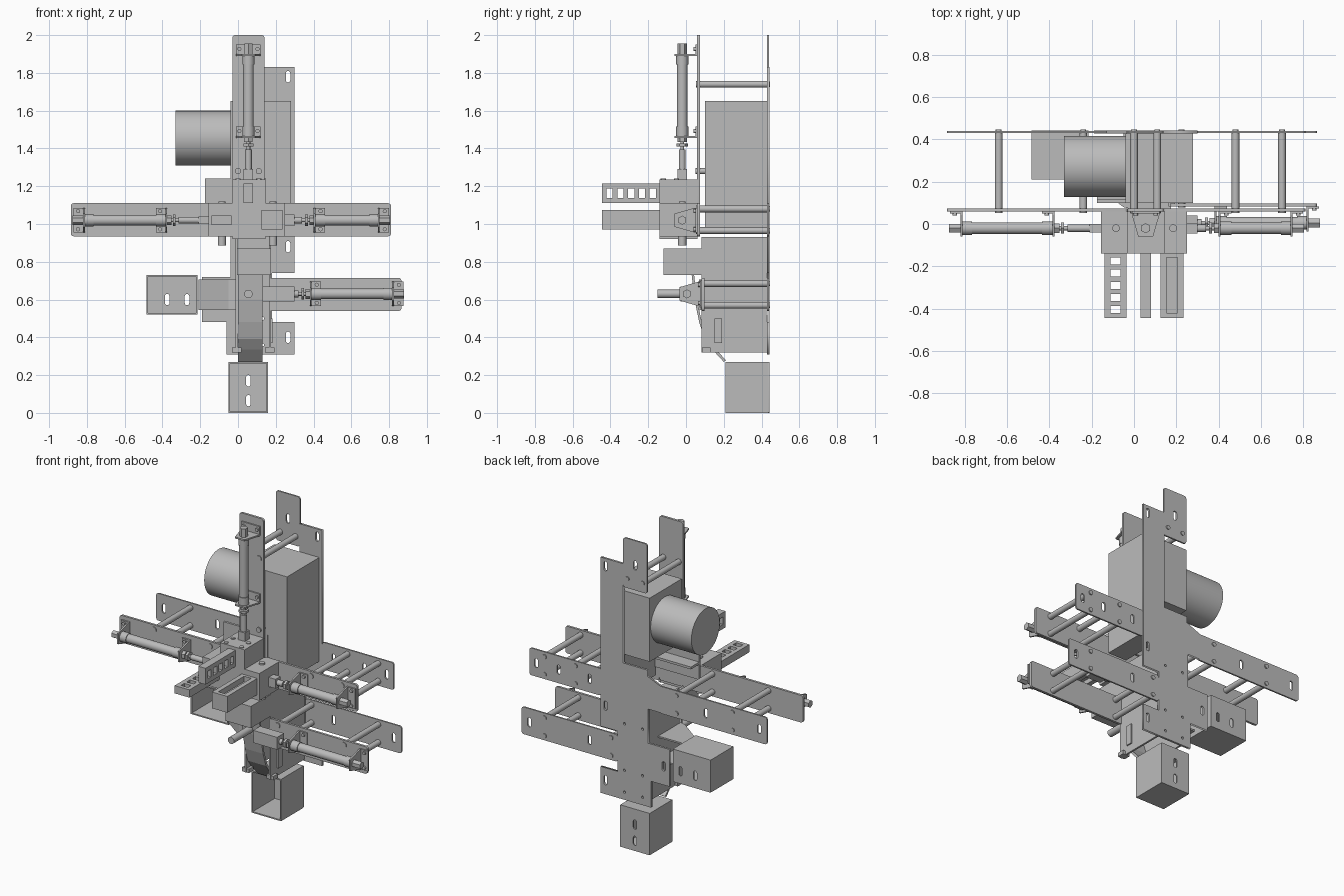
import bpy, bmesh, math
from mathutils import Vector

cube = bpy.data.objects.get("Cube")
if cube:
    bpy.data.objects.remove(cube)

grey = bpy.data.materials.new("machined grey")
grey.use_nodes = True
grey.diffuse_color = (0.5, 0.5, 0.5, 1)
grey.node_tree.nodes["Principled BSDF"].inputs["Base Color"].default_value = (0.5, 0.5, 0.5, 1)


def add(name, mesh):
    mesh.materials.clear()
    mesh.materials.append(grey)
    ob = bpy.data.objects.new(name, mesh)
    bpy.context.collection.objects.link(ob)
    return ob


def from_bmesh(name, bm):
    bmesh.ops.recalc_face_normals(bm, faces=bm.faces)
    mesh = bpy.data.meshes.new(name)
    bm.to_mesh(mesh)
    bm.free()
    return add(name, mesh)


def prism(name, points, vec):
    """Extrude a flat 3D polygon along a vector."""
    bm = bmesh.new()
    face = bm.faces.new([bm.verts.new(p) for p in points])
    out = bmesh.ops.extrude_face_region(bm, geom=[face], use_keep_orig=True)
    moved = [g for g in out["geom"] if isinstance(g, bmesh.types.BMVert)]
    bmesh.ops.translate(bm, verts=moved, vec=Vector(vec))
    return from_bmesh(name, bm)


def box(name, x, y, z):
    pts = [(x[0], y[0], z[0]), (x[1], y[0], z[0]), (x[1], y[1], z[0]), (x[0], y[1], z[0])]
    return prism(name, pts, (0, 0, z[1] - z[0]))


def cyl(name, a, b, r, seg=24):
    a, b = Vector(a), Vector(b)
    bm = bmesh.new()
    bmesh.ops.create_cone(bm, cap_ends=True, segments=seg, radius1=r, radius2=r, depth=(b - a).length)
    rot = (b - a).to_track_quat("Z", "Y").to_matrix().to_4x4()
    rot.translation = (a + b) / 2
    bm.transform(rot)
    ob = from_bmesh(name, bm)
    if seg > 8:
        for p in ob.data.polygons:
            p.use_smooth = len(p.vertices) == 4
        for e in ob.data.edges:
            va, vb = (ob.data.vertices[i].co for i in e.vertices)
            e.use_edge_sharp = abs((va - vb).dot((b - a).normalized())) < 1e-4
    return ob


def round_rect(x, z, r=0.015, n=4):
    pts = []
    for i, (cx, cz) in enumerate([(x[1] - r, z[1] - r), (x[0] + r, z[1] - r),
                                  (x[0] + r, z[0] + r), (x[1] - r, z[0] + r)]):
        for k in range(n + 1):
            t = math.pi / 2 * (i + k / n)
            pts.append((cx + r * math.cos(t), cz + r * math.sin(t)))
    return pts


def slot(x, z, w=0.024, h=0.06):
    return round_rect((x - w / 2, x + w / 2), (z - h / 2, z + h / 2), w / 2.01)


def hole(x, z, r=0.008):
    return round_rect((x - r, x + r), (z - r, z + r), r * 0.99)


def plate(name, outline, holes, y):
    """Flat plate facing the front, with cut-out holes, spanning y[0]..y[1]."""
    cu = bpy.data.curves.new(name, "CURVE")
    cu.dimensions, cu.fill_mode, cu.extrude = "2D", "BOTH", (y[1] - y[0]) / 2
    for loop in [outline] + holes:
        sp = cu.splines.new("POLY")
        sp.points.add(len(loop) - 1)
        for p, (u, v) in zip(sp.points, loop):
            p.co = (u, v, 0, 1)
        sp.use_cyclic_u = True
    tmp = bpy.data.objects.new(name + "_curve", cu)
    bpy.context.collection.objects.link(tmp)
    dg = bpy.context.evaluated_depsgraph_get()
    mesh = bpy.data.meshes.new_from_object(tmp.evaluated_get(dg))
    bpy.data.objects.remove(tmp)
    ob = add(name, mesh)
    ob.rotation_euler.x = math.pi / 2
    ob.location.y = sum(y) / 2
    return ob


BACK, FRONT, LOW = (0.428, 0.442), (0.058, 0.073), (0.082, 0.097)

# Back plate with its steps, notch and foot tab
outline = [(0.3, 1.83), (0.14, 1.83), (0.14, 1.19), (-0.035, 1.19), (-0.035, 1.15), (-0.13, 1.11),
           (-0.13, 0.94), (-0.04, 0.94), (-0.04, 0.72), (-0.19, 0.72), (-0.19, 0.48), (-0.06, 0.48),
           (-0.06, 0.31), (0.3, 0.31), (0.3, 0.48), (0.18, 0.48), (0.18, 0.74), (0.3, 0.74)]
plate("back_plate", outline, [slot(0.265, 1.78), slot(0.265, 0.88), slot(0.265, 0.4), slot(-0.15, 0.6)]
      + [hole(x, z) for x in (0.0, 0.13) for z in (0.36, 0.5, 0.8)], BACK)

# Back arms
for name, x, z, slots in [("back_arm_right", (-0.885, -0.12), (0.935, 1.11), (-0.83, -0.45)),
                          ("back_arm_left", (0.3, 0.81), (0.935, 1.11), (0.38, 0.6, 0.76)),
                          ("back_arm_lower", (0.18, 0.865), (0.54, 0.715), (0.38, 0.81)),
                          ("back_arm_top", (-0.03, 0.14), (1.68, 2.0), (0.055,))]:
    plate(name, round_rect(x, z), [slot(s, sum(z) / 2) for s in slots], (0.43, 0.44))

# Front arms
for name, x, z, y in [("front_arm_right", (-0.885, -0.03), (0.935, 1.11), FRONT),
                      ("front_arm_left", (0.14, 0.81), (0.935, 1.11), FRONT),
                      ("front_arm_lower", (0.17, 0.865), (0.54, 0.715), LOW),
                      ("front_arm_top", (-0.03, 0.14), (0.94, 2.0), FRONT)]:
    plate(name, round_rect(x, z), [], y)

# Spacer rods joining front and back plates, with screw heads
spots = [(x, z) for x in (-0.64, -0.24, 0.48, 0.70) for z in (0.965, 1.08)]
spots += [(x, z) for x in (0.225, 0.70) for z in (0.57, 0.685)]
spots += [(0.0, 1.74), (0.11, 1.74)]
for x, z in spots:
    y = LOW[0] if z < 0.8 else FRONT[0]
    cyl("spacer_rod", (x, y + 0.01, z), (x, 0.432, z), 0.018)
    cyl("rod_screw_front", (x, y - 0.005, z), (x, y + 0.005, z), 0.018)
    cyl("rod_screw_back", (x, 0.435, z), (x, 0.446, z), 0.014)
for x in (0.0, 0.11):
    cyl("short_spacer", (x, 0.05, 1.28), (x, 0.11, 1.28), 0.016)


def actuator(tip, d, y_plate, length=0.665):
    """Air cylinder with two angle feet; d points outward from the centre."""
    tip, d = Vector(tip), Vector(d)
    out = Vector((0, -1, 0))
    w = d.cross(out)
    at = lambda s: tip + d * s
    base = Vector((tip.x, y_plate, tip.z))
    body_end = length - 0.055
    for name, s0, s1, r, seg in [("piston_rod", 0, 0.18, 0.01, 16), ("rod_tip", 0, 0.105, 0.018, 16),
                                 ("lock_nut", 0.12, 0.135, 0.03, 6), ("collar_nut", 0.143, 0.165, 0.026, 6),
                                 ("cylinder_body", 0.165, body_end, 0.028, 32),
                                 ("front_cap", 0.17, 0.225, 0.032, 32),
                                 ("rear_cap", body_end - 0.055, body_end, 0.032, 32),
                                 ("end_nut", body_end, length, 0.024, 6)]:
        cyl(name, at(s0), at(s1), r, seg)
    reach = y_plate - tip.y + 0.04
    for s, f in ((0.165, 0.165), (body_end - 0.01, body_end - 0.01)):
        pts = [base + d * s + w * a + out * b for a, b in
               [(-0.065, 0), (0.065, 0), (0.065, 0.015), (0.035, reach), (-0.035, reach), (-0.065, 0.015)]]
        prism("foot_upright", pts, d * 0.01)
        pts = [base + d * (f + e) + w * a for a, e in [(-0.065, 0), (0.065, 0), (0.065, 0.06), (-0.065, 0.06)]]
        prism("foot_flange", pts, out * 0.009)
        for a in (-0.048, 0.048):
            p = base + d * (f + 0.037) + w * a
            cyl("foot_screw", p, p + out * 0.018, 0.011, 12)


actuator((0.055, -0.02, 1.29), (0, 0, 1), FRONT[0])
actuator((-0.21, -0.02, 1.02), (-1, 0, 0), FRONT[0])
actuator((0.235, -0.02, 1.02), (1, 0, 0), FRONT[0], 0.57)
actuator((0.215, 0.005, 0.63), (1, 0, 0), LOW[0])

# Central guide block
box("guide_core", (-0.03, 0.145), (-0.14, 0.06), (0.92, 1.235))
box("guide_wing_right", (-0.155, -0.03), (-0.14, 0.06), (0.935, 1.11))
box("guide_wing_left", (0.145, 0.25), (-0.14, 0.06), (0.935, 1.11))
for x in (0.0, 0.11):
    for y in (-0.12, -0.05):
        cyl("guide_top_screw", (x, y, 1.23), (x, y, 1.24), 0.014, 16)
for x in (-0.085, 0.185):
    cyl("guide_bolt", (x, -0.02, 0.885), (x, -0.02, 0.94), 0.022, 16)
    cyl("wing_screw", (x, -0.02, 1.10), (x, -0.02, 1.12), 0.018, 16)
box("slide_top", (0.03, 0.08), (-0.045, 0.005), (1.2, 1.29))
box("slide_right", (-0.21, -0.15), (-0.04, 0.0), (1.0, 1.04))
box("slide_left", (0.2, 0.3), (-0.045, 0.005), (0.99, 1.05))


# Feed rails: two long bars joined by rungs
def rail(name, x, z, axis, rungs):
    y = (-0.445, -0.135)
    spans = {"x": x, "z": z}
    lo, hi = spans[axis]
    t = (hi - lo) * 0.27
    for a, b in ((lo, lo + t), (hi - t, hi)):
        spans[axis] = (a, b)
        box(name + "_bar", spans["x"], y, spans["z"])
    spans[axis] = (lo + t, hi - t)
    for k in range(rungs):
        c = y[0] + 0.012 + (y[1] - y[0] - 0.024) * k / (rungs - 1)
        box(name + "_rung", spans["x"], (c - 0.012, c + 0.012), spans["z"])


rail("rail_right", (-0.14, -0.035), (0.995, 1.045), "x", 6)
rail("rail_top", (0.03, 0.08), (1.11, 1.215), "z", 6)
rail("rail_left", (0.125, 0.235), (0.97, 1.075), "x", 2)
box("rail_left_floor", (0.15, 0.21), (-0.44, -0.14), (1.0, 1.04))

# Feeder housing and its motor
box("feeder_housing", (-0.04, 0.28), (0.1, 0.428), (1.24, 1.65))
box("feeder_drop", (0.145, 0.28), (0.1, 0.428), (0.98, 1.24))
cyl("motor", (-0.33, 0.272, 1.455), (-0.04, 0.272, 1.455), 0.145, 64)
box("motor_bracket", (-0.175, 0.14), (0.1, 0.115), (1.04, 1.24))
box("bracket_channel", (-0.175, 0.14), (0.1, 0.2), (1.14, 1.155))

# Sorting chute: nose, side plates, curved sheet and tongue
box("chute_nose", (-0.005, 0.175), (-0.12, 0.1), (0.73, 0.87))
for x in (-0.012, 0.163):
    box("chute_side", (x, x + 0.012), (0.082, 0.43), (0.32, 0.93))
    box("chute_lip", (x - 0.02, x + 0.03), (0.085, 0.13), (0.32, 0.345))
box("chute_slot_strip", (0.175, 0.183), (0.15, 0.19), (0.37, 0.5))
sheet = [(0.03, 0.73), (0.045, 0.6), (0.07, 0.48), (0.1, 0.39), (0.14, 0.335), (0.2, 0.27)]
inner = [(y + 0.012, z + 0.008) for y, z in reversed(sheet)]
prism("chute_sheet", [(0.0, y, z) for y, z in sheet + inner], (0.13, 0, 0))

# Side tongue leading to the side bin
side = [(-0.01, 0.07), (-0.05, 0.08), (-0.21, 0.2), (-0.21, 0.215), (-0.05, 0.095), (-0.01, 0.085)]
prism("side_tongue", [(x, y, 0.545) for x, y in side], (0, 0, 0.16))
for z in (0.545, 0.695):
    flange = [(-0.01, 0.085), (-0.05, 0.095), (-0.21, 0.215), (-0.21, 0.3), (-0.01, 0.3)]
    prism("tongue_flange", [(x, y, z) for x, y in flange], (0, 0, 0.01))

# Pusher block and screw in front of the chute
box("pusher_block", (0.13, 0.3), (-0.03, 0.04), (0.59, 0.67))
cyl("pusher_screw", (0.055, -0.15, 0.63), (0.055, 0.05, 0.63), 0.022)


# Open-fronted collecting bins
def bin_box(name, x, z, slots):
    y, t = (0.21, 0.442), 0.008
    plate(name + "_back", round_rect(x, z, 0.004), slots, (y[1] - t, y[1]))
    for a in (x[0], x[1] - t):
        box(name + "_wall", (a, a + t), (y[0], y[1] - t), z)
    for a in (z[0], z[1] - t):
        box(name + "_shelf", (x[0] + t, x[1] - t), (y[0], y[1] - t), (a, a + t))


bin_box("lower_bin", (-0.05, 0.16), (0.0, 0.27), [slot(0.055, 0.065), slot(0.055, 0.17)])
bin_box("side_bin", (-0.485, -0.215), (0.52, 0.73), [slot(-0.375, 0.6), slot(-0.27, 0.6)])
